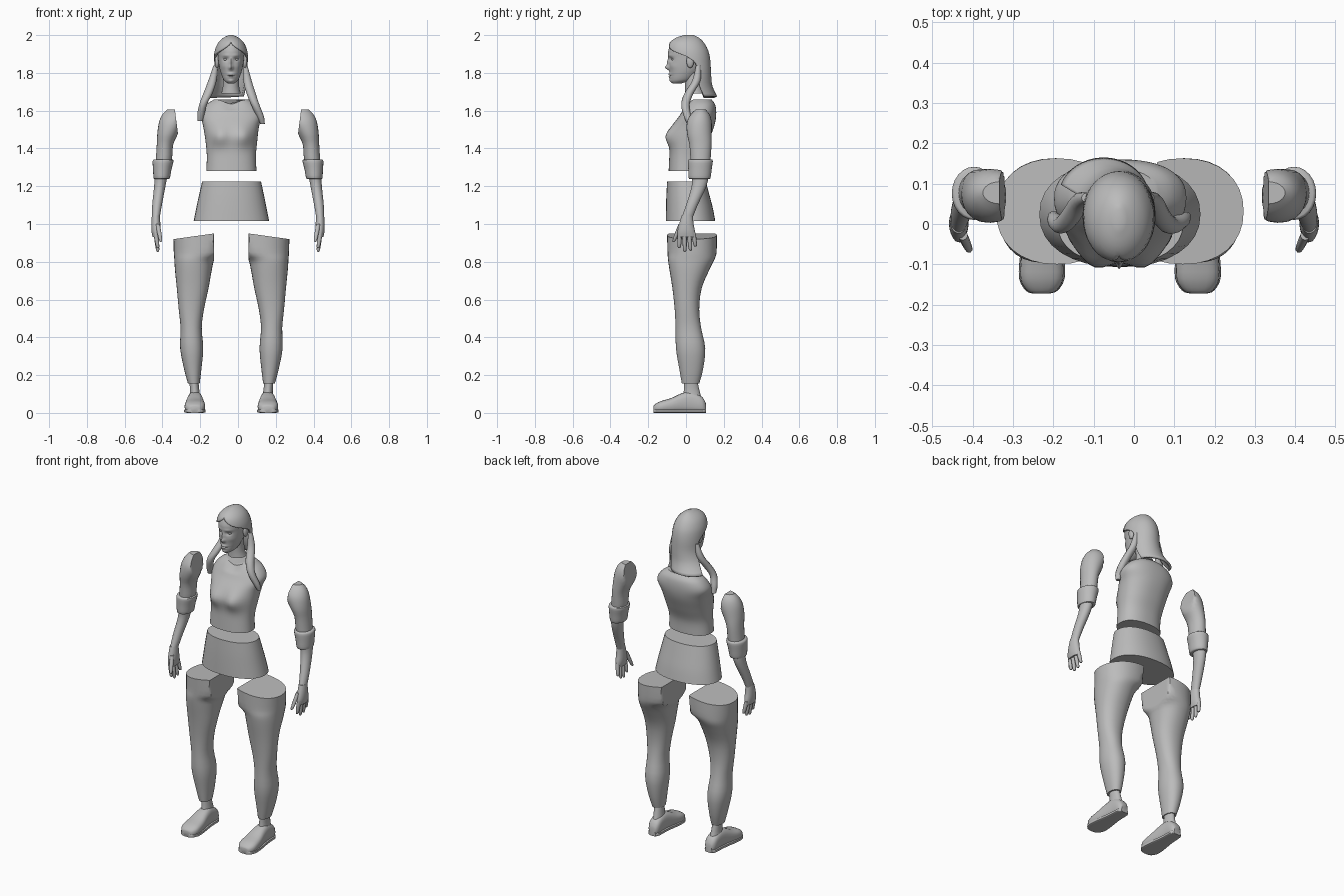
import bpy, bmesh, math
from mathutils import Vector

grey = bpy.data.materials.new("plain grey")
grey.diffuse_color = (0.5, 0.5, 0.5, 1)
MID = -0.035          # centre line of body and legs


def finish(name, bm, solid=0):
    bmesh.ops.remove_doubles(bm, verts=bm.verts, dist=0.0002)
    bmesh.ops.recalc_face_normals(bm, faces=bm.faces)
    me = bpy.data.meshes.new(name)
    bm.to_mesh(me)
    bm.free()
    me.materials.append(grey)
    ob = bpy.data.objects.new(name, me)
    bpy.context.collection.objects.link(ob)
    if solid:
        m = ob.modifiers.new("thickness", "SOLIDIFY")
        m.thickness, m.offset = solid, -1
    return ob


def smooth_rows(rows, steps):
    """Catmull-Rom interpolation between cross-section rows."""
    out = []
    for i in range(len(rows) - 1):
        p = [Vector(rows[max(0, min(len(rows) - 1, i + k))]) for k in (-1, 0, 1, 2)]
        for s in range(steps):
            t = s / steps
            out.append(0.5 * (2 * p[1] + (p[2] - p[0]) * t + (2 * p[0] - 5 * p[1] + 4 * p[2] - p[3]) * t * t
                              + (3 * p[1] - p[0] - 3 * p[2] + p[3]) * t ** 3))
    return out + [Vector(rows[-1])]


def loft(name, rows, n=24, steps=3, power=2, deform=None, axis="z", solid=0):
    """Rows are (height, x0, x1, y0, y1[, front opening in degrees])."""
    bm = bmesh.new()
    rings = []
    is_open = len(rows[0]) == 6
    for r in smooth_rows(rows, steps):
        cx, rx, cy, ry = (r[1] + r[2]) / 2, (r[2] - r[1]) / 2, (r[3] + r[4]) / 2, (r[4] - r[3]) / 2
        a0 = math.radians(max(0, r[5])) if is_open else 0
        ring = []
        for i in range(n + is_open):
            t = a0 + (2 * math.pi - 2 * a0) * i / n
            s, c = math.sin(t), math.cos(t)
            x = cx + rx * math.copysign(abs(s) ** (2 / power), s)
            y = cy - ry * math.copysign(abs(c) ** (2 / power), c)
            co = Vector((x, y, r[0])) if axis == "z" else Vector((x, r[0], y))
            ring.append(bm.verts.new(deform(co) if deform else co))
        rings.append(ring)
    for a, b in zip(rings, rings[1:]):
        for i in range(n):
            j = i + 1 if is_open else (i + 1) % n
            bm.faces.new((a[i], a[j], b[j], b[i]))
    bm.faces.new(rings[0])
    if not is_open:
        bm.faces.new(rings[-1])
    return finish(name, bm, solid)


def ball(name, loc, size):
    bm = bmesh.new()
    bmesh.ops.create_uvsphere(bm, u_segments=16, v_segments=10, radius=1)
    for v in bm.verts:
        v.co = Vector([l + c * s for l, c, s in zip(loc, v.co, size)])
    return finish(name, bm)


def mirrored(obs, mid):
    for ob in obs:
        bm = bmesh.new()
        bm.from_mesh(ob.data)
        for v in bm.verts:
            v.co.x = 2 * mid - v.co.x
        finish("left_" + ob.name.removeprefix("right_"), bm)


def bump(co, spots):
    """Push the front surface out (or in) with soft round spots (x, z, amount, sx, sz)."""
    d = sum(a * math.exp(-((co.x - x) / sx) ** 2 - ((co.z - z) / sz) ** 2) for x, z, a, sx, sz in spots)
    return d


# Head with modelled face
HX = -0.037
FACE = [(HX, 1.828, .020, .011, .012), (HX, 1.853, .010, .008, .022), (HX, 1.792, .009, .018, .006),
        (HX, 1.778, .008, .015, .006), (HX, 1.757, .007, .018, .012), (HX, 1.785, -.004, .025, .003)]
for s in (-1, 1):
    FACE += [(HX + s * .028, 1.872, -.011, .014, .010), (HX + s * .028, 1.892, .004, .02, .008),
             (HX + s * .040, 1.835, .004, .016, .016)]


def face_shape(co):
    if co.y < -0.01:
        co.y -= bump(co, FACE)
    return co


def around(hw, y0, y1, z, cx=HX):
    return (z, cx - hw, cx + hw, y0, y1)


loft("head", [around(.018, -.070, -.02, 1.745), around(.038, -.081, .03, 1.762), around(.054, -.086, .07, 1.80),
              around(.064, -.090, .10, 1.84), around(.069, -.092, .11, 1.88), around(.070, -.093, .105, 1.92),
              around(.055, -.075, .085, 1.96), around(.02, -.03, .04, 1.985)], n=64, steps=8, deform=face_shape)
loft("neck", [around(.052, -.005, .10, 1.69), around(.043, -.005, .085, 1.73), around(.043, -.01, .08, 1.80)])
for side, s in (("left", -1), ("right", 1)):
    ball(side + "_eye", (HX + s * .028, -.066, 1.872), (.012, .012, .008))
    ball(side + "_ear", (HX + s * .074, .022, 1.862), (.012, .020, .036))

# Hair shell open at the face, swept to one side at the bottom
loft("hair", [around(.012, -.01, .04, 2.0) + (0,), around(.042, -.055, .07, 1.985) + (0,),
              around(.068, -.086, .095, 1.96) + (2,), around(.084, -.098, .115, 1.925) + (32,),
              around(.090, -.096, .125, 1.89) + (80,), around(.091, -.085, .13, 1.85) + (106,),
              around(.092, -.07, .133, 1.79) + (108,), around(.098, -.05, .14, 1.73, -.05) + (108,),
              around(.112, -.03, .165, 1.675, -.075) + (108,)], n=36, steps=3, solid=0.012)


# Two front locks: points x, y, z, half width
def lock(name, pts):
    loft(name, [(z, x - w, x + w, y - w, y + w) for x, y, z, w in pts], n=12, steps=4)


lock("right_lock", [(.038, .065, 1.84, .012), (.050, .055, 1.76, .022), (.070, .015, 1.69, .024),
                    (.092, -.003, 1.63, .022), (.118, .008, 1.57, .019), (.130, .018, 1.53, .012)])
lock("left_lock", [(-.118, .065, 1.84, .012), (-.135, .055, 1.76, .022), (-.160, .015, 1.69, .024),
                   (-.182, -.003, 1.64, .021), (-.196, .008, 1.585, .019), (-.200, .018, 1.545, .014)])

# Torso with bust and lowered neckline
BUST = [(MID + s * .062, 1.465, .036, .052, .05) for s in (-1, 1)]


def torso_shape(co):
    if co.y < 0.02:
        co.y -= bump(co, BUST)
    if co.z > 1.6:
        co.z -= max(0, .07 - co.y) * .5 * (co.z - 1.6) / .06 * math.exp(-((co.x - MID) / .05) ** 2)
    return co


loft("torso", [(1.28, -.168, .098, -.092, .085), (1.36, -.165, .095, -.088, .09), (1.44, -.172, .102, -.082, .12),
               (1.52, -.185, .112, -.068, .15), (1.58, -.198, .130, -.03, .16), (1.63, -.170, .100, .0, .155),
               (1.66, -.125, .055, .02, .135)], n=48, steps=5, power=2.3, deform=torso_shape)

# Skirt
loft("skirt", [(1.015, -.235, .165, -.107, .155), (1.08, -.222, .152, -.106, .143), (1.15, -.207, .138, -.104, .125),
               (1.225, -.190, .122, -.100, .105)], n=32, power=2.2)


# Right leg, cut flat along the inside and sloped on top
def leg_shape(co):
    if co.z > 0.7:
        co.x = max(co.x, 0.056)
    if co.z > 0.86:
        co.z += (0.27 - co.x) * 0.14 * (co.z - 0.86) / 0.06
    return co


leg = [loft("right_leg", [
    (.155, .133, .195, -.022, .070), (.23, .124, .215, -.035, .09), (.34, .114, .236, -.053, .102),
    (.45, .122, .234, -.055, .080), (.55, .110, .244, -.060, .070), (.66, .086, .254, -.072, .083),
    (.76, .068, .264, -.088, .125), (.81, .052, .267, -.095, .150), (.85, -.01, .270, -.098, .162),
    (.92, -.03, .272, -.100, .163)], n=32, power=2.2, deform=leg_shape)]
leg.append(loft("right_ankle", [(.07, .128, .188, -.02, .085), (.115, .134, .184, -.012, .072),
                                (.17, .140, .188, -.010, .060)], n=20))

# Shoe and sole, lofted from heel to toe
SHOE = [(.105, .135, .175, 0, .05), (.085, .122, .19, 0, .085), (.03, .120, .194, 0, .112), (-.02, .115, .2, 0, .105),
        (-.08, .106, .21, 0, .078), (-.135, .105, .212, 0, .062), (-.165, .122, .196, 0, .045),
        (-.172, .14, .18, .004, .035)]
leg.append(loft("right_shoe", SHOE, n=20, power=2.7, axis="y"))
leg.append(loft("right_sole", [(y, a - .003, b + .003, 0, .02) for y, a, b, c, d in SHOE], n=20, power=5, axis="y"))
mirrored(leg, MID)


# Right arm, cut flat at the shoulder
def arm_shape(co):
    if co.z > 1.45:
        co.x = max(co.x, 0.318 + (co.z - 1.48) * 0.13)
    return co


arm = [loft("right_arm", [
    (1.03, .415, .455, -.025, .034), (1.10, .403, .454, .0, .062), (1.20, .384, .444, .03, .108),
    (1.27, .370, .440, .03, .122), (1.34, .350, .435, .024, .130), (1.42, .343, .430, .018, .135),
    (1.48, .315, .427, .005, .136), (1.54, .28, .418, .005, .136), (1.58, .28, .400, .025, .125),
    (1.605, .29, .375, .05, .105)], n=24, deform=arm_shape)]
arm.append(loft("right_cuff", [(1.238, .368, .442, .022, .122), (1.245, .360, .447, .014, .130),
                               (1.29, .352, .450, .012, .136), (1.333, .341, .452, .010, .142),
                               (1.342, .348, .444, .016, .136)], n=24))
arm.append(loft("right_palm", [(.93, .417, .452, -.044, .050), (.96, .411, .458, -.045, .048),
                               (1.0, .411, .459, -.036, .040), (1.045, .414, .456, -.023, .036)], n=20))


# Fingers and thumb: start and tip points
def finger(name, a, b, w):
    rows = []
    for t, k in ((0, 1), (.5, .95), (.9, .75), (1, .3)):
        p = Vector(a).lerp(Vector(b), t)
        rows.append((p.z, p.x - w * k, p.x + w * k, p.y - w * k, p.y + w * k))
    arm.append(loft(name, rows, n=10, steps=2))


for i, (y0, y1, z1) in enumerate(((-.033, -.036, .872), (-.008, -.006, .852), (.016, .024, .858), (.039, .050, .88))):
    finger("right_finger_%d" % (i + 1), (.436, y0, .955), (.424, y1, z1), .012)
finger("right_thumb", (.425, -.028, 1.0), (.408, -.066, .905), .012)
mirrored(arm, 0)

# Smooth shading with crisp cut edges
for ob in bpy.context.scene.objects:
    ob.select_set(True)
    bpy.context.view_layer.objects.active = ob
bpy.ops.object.shade_smooth_by_angle(angle=math.radians(40))
